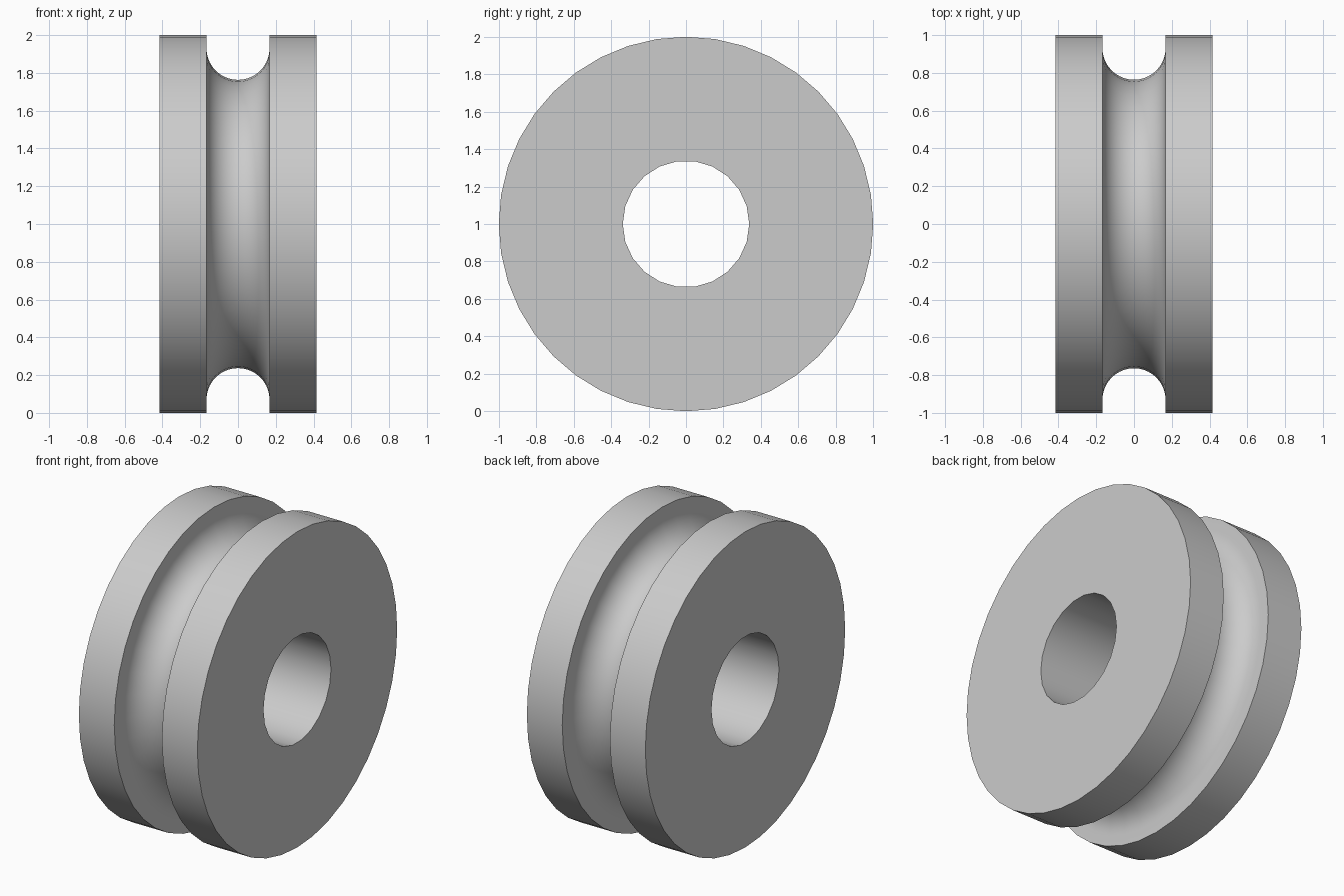
import bpy, bmesh, math

default = bpy.data.objects.get("Cube")
if default:
    bpy.data.objects.remove(default, do_unlink=True)

HALF_WIDTH, RADIUS, BORE = 0.415, 1.0, 0.338
GROOVE, GROOVE_CENTRE = 0.167, 0.93
ARC_STEPS = 20


def lathe(bm, profile, sides):
    """Revolve (x, radius) points about the wheel axle."""
    rings = []
    for x, r in profile:
        angles = [math.tau * i / sides for i in range(sides)]
        rings.append([bm.verts.new((x, r * math.cos(a), 1 + r * math.sin(a)))
                      for a in angles])
    for a, b in zip(rings, rings[1:]):
        for i in range(sides):
            j = (i + 1) % sides
            bm.faces.new((a[i], a[j], b[j], b[i]))


# Outer rim with a half-round rope groove
arc = [(-GROOVE * math.cos(math.pi * i / ARC_STEPS),
        GROOVE_CENTRE - GROOVE * math.sin(math.pi * i / ARC_STEPS))
       for i in range(ARC_STEPS + 1)]
rim = [(-HALF_WIDTH, RADIUS), (-GROOVE, RADIUS), *arc,
       (GROOVE, RADIUS), (HALF_WIDTH, RADIUS)]
bm = bmesh.new()
lathe(bm, rim, 40)

# Axle bore
lathe(bm, [(-HALF_WIDTH, BORE), (HALF_WIDTH, BORE)], 22)

# Flat side faces between rim and bore
for side in (-1, 1):
    edges = [e for e in bm.edges
             if e.is_boundary and e.verts[0].co.x * side > 0]
    bmesh.ops.triangle_fill(bm, use_beauty=True, use_dissolve=False, edges=edges,
                            normal=(side, 0, 0))
bmesh.ops.recalc_face_normals(bm, faces=bm.faces)

mesh = bpy.data.meshes.new("grooved_wheel")
bm.to_mesh(mesh)
bm.free()
wheel = bpy.data.objects.new("grooved_wheel", mesh)
bpy.context.collection.objects.link(wheel)

# Plain light grey finish
grey = bpy.data.materials.new("light_grey")
grey.use_nodes = True
colour = (0.6, 0.6, 0.6, 1)
grey.diffuse_color = colour
grey.node_tree.nodes["Principled BSDF"].inputs["Base Color"].default_value = colour
mesh.materials.append(grey)

bpy.ops.object.select_all(action="DESELECT")
wheel.select_set(True)
bpy.context.view_layer.objects.active = wheel
bpy.ops.object.shade_smooth_by_angle(angle=math.radians(30))
